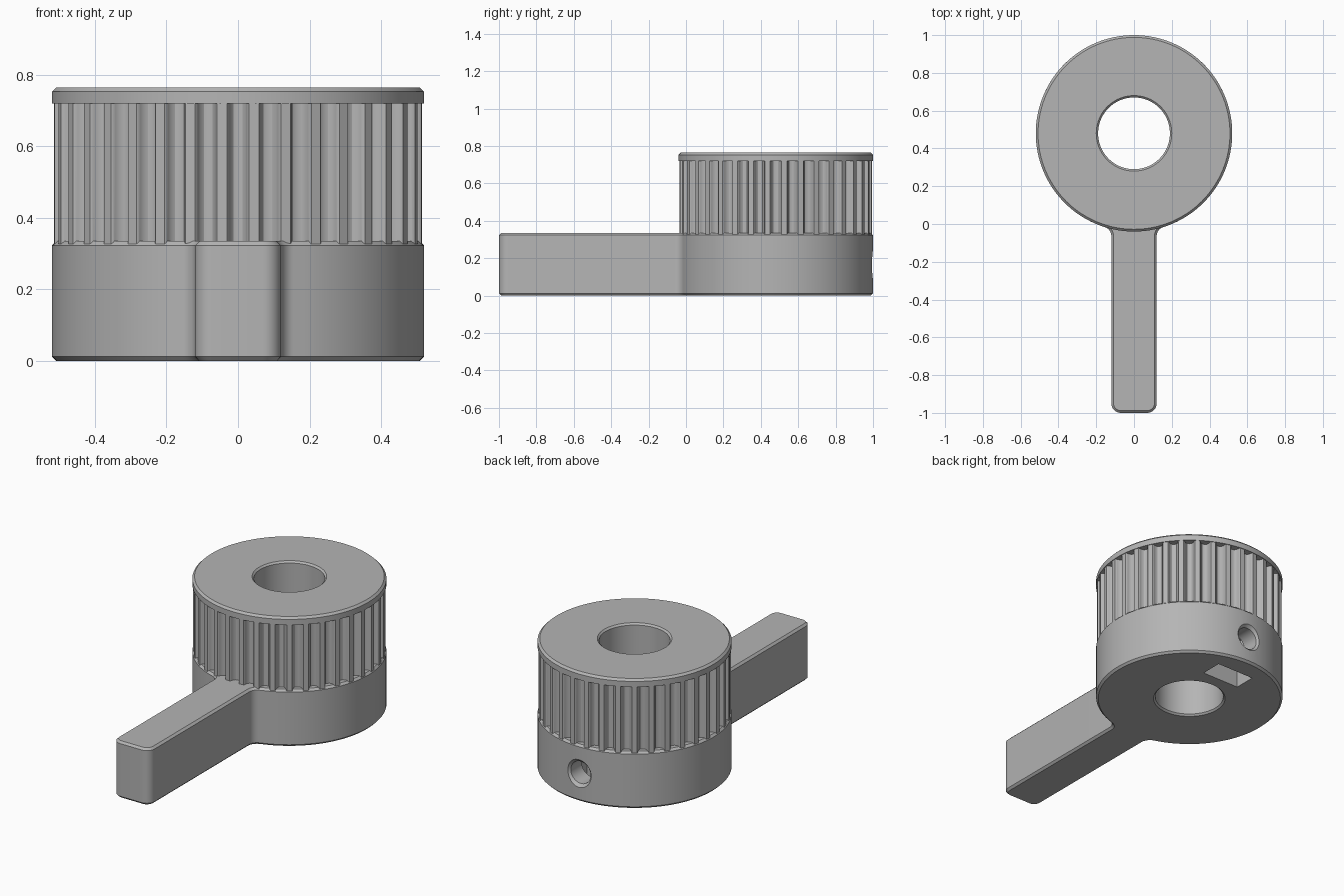
import bpy, bmesh, math
from mathutils import Vector, Matrix

if "Cube" in bpy.data.objects:
    bpy.data.objects.remove(bpy.data.objects["Cube"])

CY = 0.48          # pulley axis position along y
R = 0.52           # base and flange radius
HW = 0.12          # lever half width
CH = 0.012         # edge chamfer
TEETH = 36

grey = bpy.data.materials.new("grey plastic")
grey.diffuse_color = (0.46, 0.46, 0.46, 1)
grey.use_nodes = True
grey.node_tree.nodes["Principled BSDF"].inputs["Base Color"].default_value = grey.diffuse_color


def loft(name, loops, matrix=Matrix()):
    """Closed solid through matching loops of points, capped at both ends."""
    bm = bmesh.new()
    rings = [[bm.verts.new(matrix @ Vector(p)) for p in loop] for loop in loops]
    n = len(rings[0])
    for a, b in zip(rings, rings[1:]):
        for i in range(n):
            j = (i + 1) % n
            bm.faces.new((a[i], a[j], b[j], b[i]))
    bm.faces.new(rings[0][::-1])
    bm.faces.new(rings[-1])
    bmesh.ops.recalc_face_normals(bm, faces=bm.faces)
    mesh = bpy.data.meshes.new(name)
    bm.to_mesh(mesh)
    bm.free()
    mesh.materials.append(grey)
    ob = bpy.data.objects.new(name, mesh)
    bpy.context.collection.objects.link(ob)
    return ob


def arc(cx, cy, r, a0, a1, n):
    return [(cx + r * math.cos(a0 + (a1 - a0) * i / n),
             cy + r * math.sin(a0 + (a1 - a0) * i / n)) for i in range(n + 1)]


def lathe(name, profile, matrix, n=96):
    """Solid of revolution from (radius, height) pairs."""
    return loft(name, [[(x, y, z) for x, y in arc(0, 0, r, 0, math.tau, n)[:-1]]
                       for r, z in profile], matrix)


def base_outline(d):
    """Disc with filleted lever, offset inward by d."""
    f, c = 0.05, 0.05                       # joint fillet, lever end corner
    fx = HW + f
    fy = -math.sqrt((R + f) ** 2 - fx ** 2)
    a = math.atan2(fy, fx)                  # direction where fillet meets disc
    half = arc(HW - c, -1 + c, c - d, -math.pi / 2, 0, 8)
    half += arc(fx, CY + fy, f + d, math.pi, a + math.pi, 8)
    half += arc(0, CY, R - d, a, math.pi / 2, 56)[1:]
    return half + [(-x, y) for x, y in half[-2::-1]]


def tooth_outline():
    """Belt teeth: flat lands with round-bottomed grooves."""
    pts = []
    groove = [(-0.031, 0.515), (-0.027, 0.511), (-0.0245, 0.503), (-0.021, 0.491),
              (-0.012, 0.482), (0, 0.479)]
    groove += [(-x, y) for x, y in groove[-2::-1]]
    for k in range(TEETH):
        a = math.tau * k / TEETH
        for t, r in groove:
            pts.append((r * math.cos(a) - t * math.sin(a),
                        CY + r * math.sin(a) + t * math.cos(a)))
    return pts


def at(points, z):
    return [(x, y, z) for x, y in points]


def boolean(target, other, op):
    m = target.modifiers.new(op, 'BOOLEAN')
    m.operation, m.solver, m.object = op, 'EXACT', other
    bpy.context.view_layer.objects.active = target
    bpy.ops.object.modifier_apply(modifier=m.name)
    bpy.data.objects.remove(other)


axis = Matrix.Translation((0, CY, 0))

# base disc with lever
pulley = loft("pulley_with_lever", [at(base_outline(d), z) for d, z in
              ((CH, 0), (0, CH), (0, 0.335 - CH), (CH, 0.335))])

# toothed belt drum and top flange
boolean(pulley, loft("drum", [at(tooth_outline(), z) for z in (0.30, 0.74)]), 'UNION')
boolean(pulley, lathe("flange", [(R, 0.72), (R, 0.765 - CH), (R - CH, 0.765)],
                      axis, 128), 'UNION')

# chamfered centre bore
boolean(pulley, lathe("bore", [(0.21, -0.01), (0.19, 0.01), (0.19, 0.755), (0.21, 0.775)],
                      axis), 'DIFFERENCE')

# set screw hole through the back into the bore
HZ = 0.165
back = Matrix.Translation((0, CY, HZ)) @ Matrix.Rotation(-math.pi / 2, 4, 'X')
boolean(pulley, lathe("screw_hole", [(0.065, 0.08), (0.065, 0.503), (0.092, 0.53)],
                      back, 40), 'DIFFERENCE')

# square nut pocket open at the bottom
box = [(-0.122, CY + 0.27), (0.122, CY + 0.27), (0.122, CY + 0.40), (-0.122, CY + 0.40)]
boolean(pulley, loft("nut_pocket", [at(box, -0.02), at(box, 0.285)]), 'DIFFERENCE')

# smooth round walls, keep chamfers and grooves crisp
bpy.ops.object.select_all(action='DESELECT')
pulley.select_set(True)
bpy.context.view_layer.objects.active = pulley
bpy.ops.object.shade_smooth_by_angle(angle=math.radians(30))
